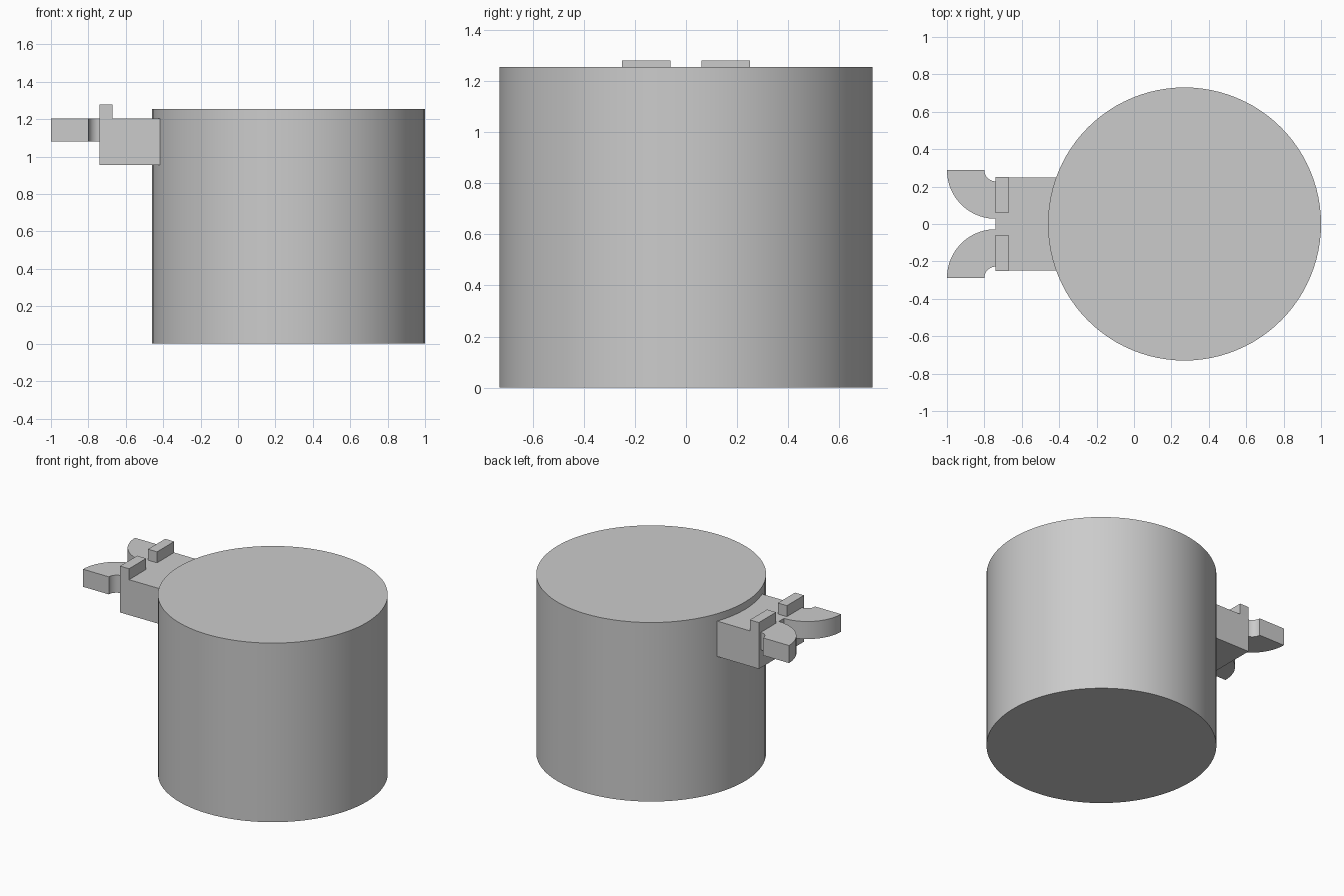
import bpy, bmesh, math

default = bpy.data.objects.get("Cube")
if default:
    bpy.data.objects.remove(default, do_unlink=True)

grey = bpy.data.materials.new("light grey")
grey.use_nodes = True
grey.diffuse_color = (0.6, 0.6, 0.6, 1)
grey.node_tree.nodes["Principled BSDF"].inputs["Base Color"].default_value = (0.6, 0.6, 0.6, 1)


def arc(cx, cy, r, start, end, steps):
    """Points along a circular arc, angles in degrees."""
    angles = [math.radians(start + (end - start) * i / steps) for i in range(steps + 1)]
    return [(cx + r * math.cos(a), cy + r * math.sin(a)) for a in angles]


def extrude(name, outline, z0, z1, smooth=False):
    """Solid made by raising a flat outline from z0 to z1."""
    bm = bmesh.new()
    base = bm.faces.new([bm.verts.new((x, y, z0)) for x, y in outline])
    top = bmesh.ops.extrude_face_region(bm, geom=[base], use_keep_orig=True)["geom"]
    bmesh.ops.translate(bm, vec=(0, 0, z1 - z0),
                        verts=[v for v in top if isinstance(v, bmesh.types.BMVert)])
    bmesh.ops.recalc_face_normals(bm, faces=bm.faces)
    mesh = bpy.data.meshes.new(name)
    bm.to_mesh(mesh)
    bm.free()
    mesh.materials.append(grey)
    obj = bpy.data.objects.new(name, mesh)
    bpy.context.collection.objects.link(obj)
    if smooth:
        bpy.ops.object.select_all(action="DESELECT")
        obj.select_set(True)
        bpy.context.view_layer.objects.active = obj
        bpy.ops.object.shade_smooth_by_angle(angle=math.radians(30))
    return obj


def rectangle(x0, x1, y0, y1):
    return [(x0, y0), (x1, y0), (x1, y1), (x0, y1)]


# Drum body
extrude("drum", arc(0.27, 0, 0.73, 0, 360, 96)[:-1], 0, 1.255, smooth=True)

# Bracket block, its inner end following the drum wall
spread = math.degrees(math.asin(0.25 / 0.73))
wall = arc(0.27, 0, 0.725, 180 + spread, 180 - spread, 16)
extrude("bracket", [(-0.74, 0.25), (-0.74, -0.25)] + wall, 0.955, 1.203)

# Mirrored raised tabs and curved claws
for side, label in ((1, "back"), (-1, "front")):
    tab = rectangle(-0.74, -0.67, 0.06, 0.25)
    claw = arc(-0.74, 0.288, 0.26, 180, 270, 24) + arc(-0.74, 0.288, 0.06, 270, 180, 12)
    for name, outline, z0, z1 in (("tab", tab, 1.203, 1.28), ("claw", claw, 1.08, 1.203)):
        extrude(f"{label}_{name}", [(x, y * side) for x, y in outline], z0, z1,
                smooth=name == "claw")
